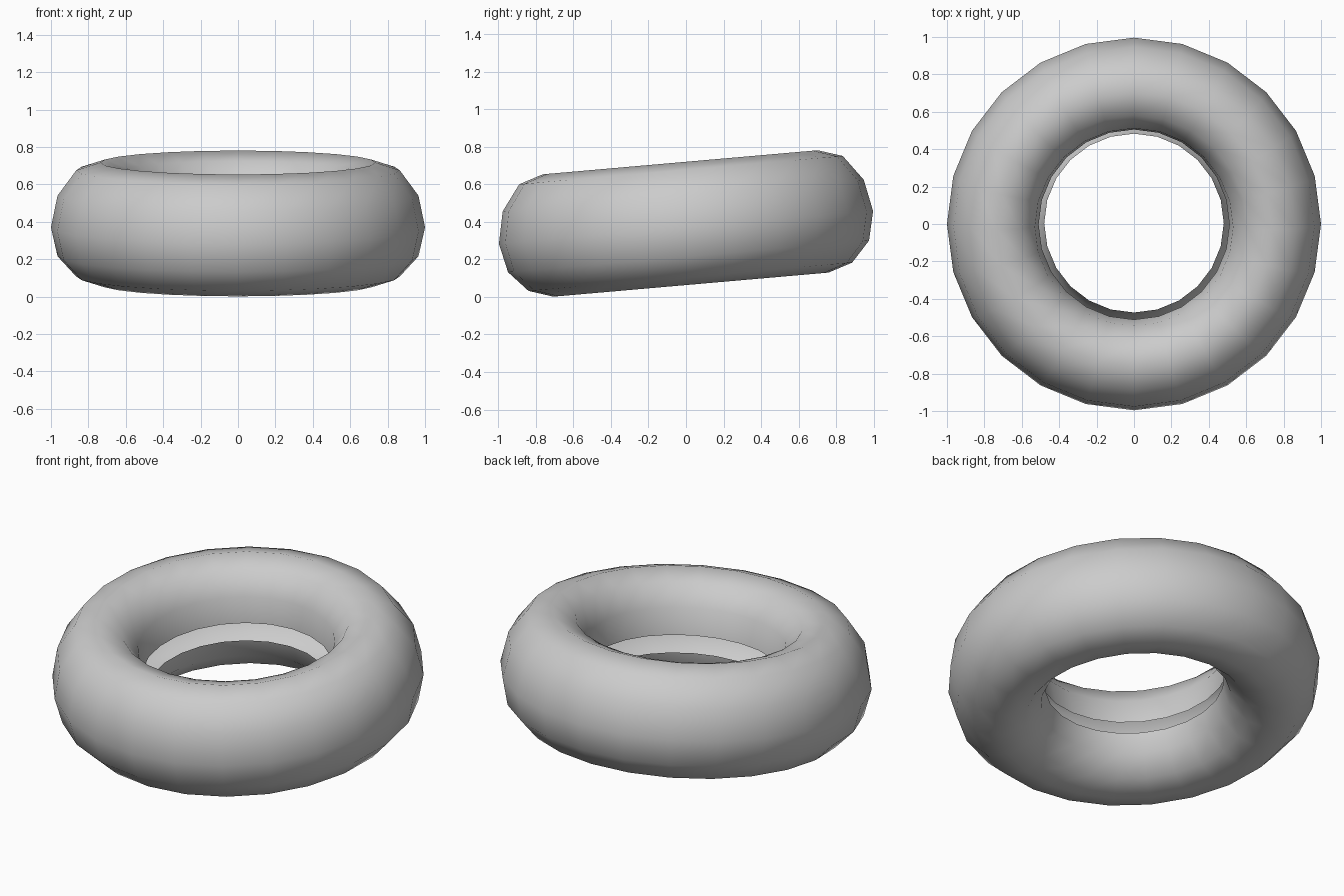
import bpy, bmesh, math
from mathutils import Matrix

if "Cube" in bpy.data.objects:
    bpy.data.objects.remove(bpy.data.objects["Cube"])

SEGMENTS = 24
TILT = math.radians(5)
CENTRE_Z = 0.37

# Open tube cross-section (radius, height): a narrow slit stays open on the inner side
PROFILE = [
    (0.48, -0.055), (0.51, -0.165), (0.605, -0.265), (0.735, -0.306),
    (0.865, -0.264), (0.965, -0.155), (1.0, 0.0), (0.965, 0.17),
    (0.865, 0.306), (0.735, 0.348), (0.61, 0.303), (0.53, 0.185), (0.51, 0.035),
]


def lathe(name, profile, segments):
    """Revolve an open profile around z into a smooth shell."""
    bm = bmesh.new()
    rings = []
    for i in range(segments):
        a = 2 * math.pi * i / segments
        rings.append([bm.verts.new((r * math.cos(a), r * math.sin(a), h))
                      for r, h in profile])
    for i in range(segments):
        a, b = rings[i], rings[(i + 1) % segments]
        for j in range(len(profile) - 1):
            bm.faces.new((a[j], b[j], b[j + 1], a[j + 1])).smooth = True
    # Lean the ring so its back is raised
    bm.transform(Matrix.Translation((0, 0, CENTRE_Z)) @ Matrix.Rotation(TILT, 4, 'X'))
    mesh = bpy.data.meshes.new(name)
    bm.to_mesh(mesh)
    bm.free()
    obj = bpy.data.objects.new(name, mesh)
    bpy.context.collection.objects.link(obj)
    return obj


# Tyre
lathe("tyre", PROFILE, SEGMENTS)
